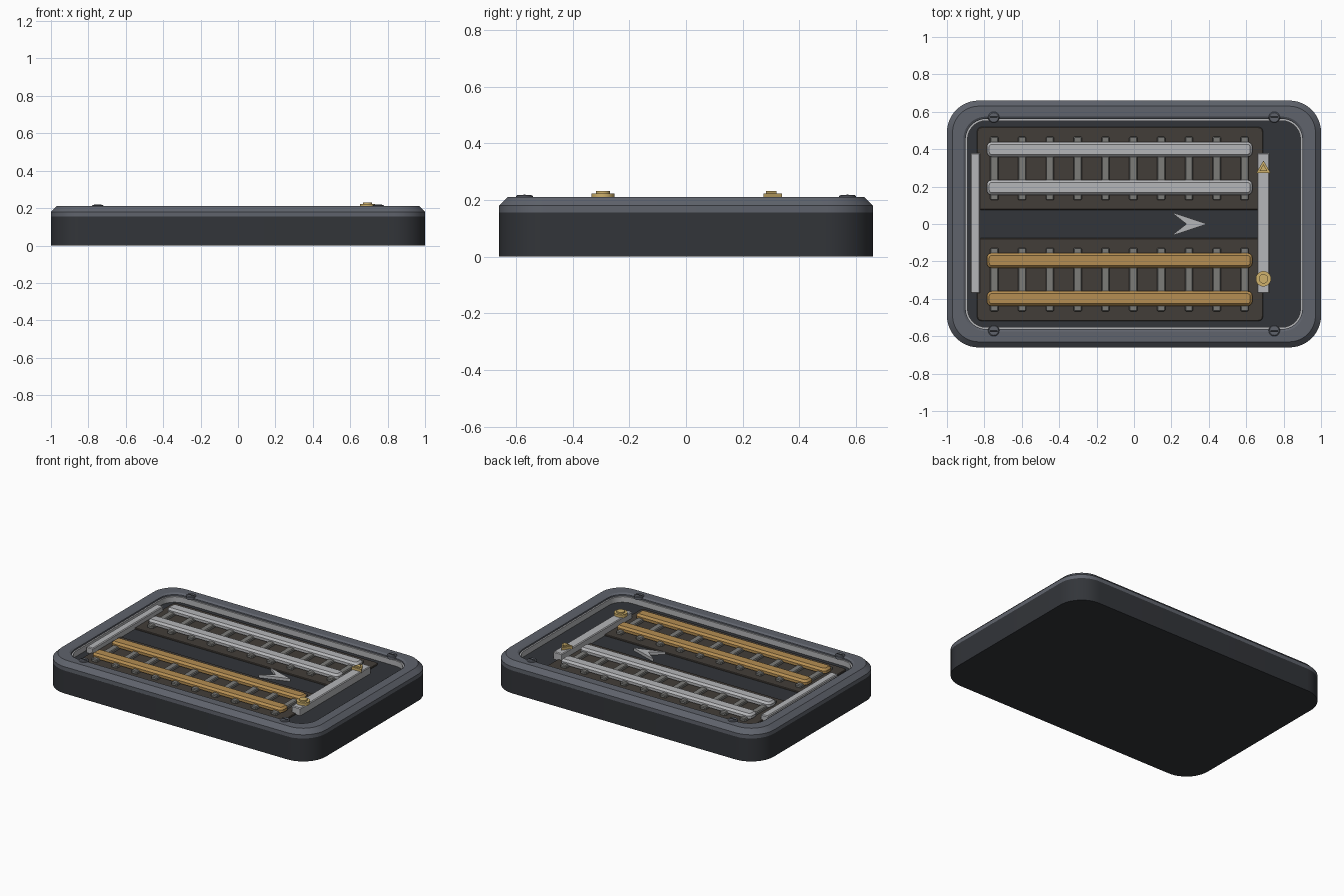
import bpy, bmesh
from math import cos, sin, pi

if "Cube" in bpy.data.objects:
    bpy.data.objects.remove(bpy.data.objects["Cube"])


def mat(name, r, g, b):
    m = bpy.data.materials.new(name)
    m.diffuse_color = (r, g, b, 1)
    m.use_nodes = True
    m.node_tree.nodes["Principled BSDF"].inputs["Base Color"].default_value = m.diffuse_color
    return m


DARK = mat("charcoal", 0.032, 0.035, 0.041)
RIM = mat("slate", 0.115, 0.125, 0.15)
SILVER = mat("silver", 0.46, 0.465, 0.48)
BRASS = mat("brass", 0.46, 0.27, 0.085)
GOLD = mat("gold", 0.62, 0.44, 0.15)
TIE = mat("tie_grey", 0.2, 0.2, 0.19)
BED = mat("bed_brown", 0.055, 0.047, 0.04)


def rounded(w, d, r, seg=8):
    """Outline of a rounded rectangle with half sizes w, d."""
    pts = []
    for k, (sx, sy) in enumerate([(1, 1), (-1, 1), (-1, -1), (1, -1)]):
        for i in range(seg + 1):
            a = (k + i / seg) * pi / 2
            pts.append((sx * (w - r) + r * cos(a), sy * (d - r) + r * sin(a)))
    return pts


def ngon(r, n, start=0.0):
    return [(r * cos(start + 2 * pi * i / n), r * sin(start + 2 * pi * i / n)) for i in range(n)]


def loft(name, layers, material, at=(0, 0), ring=False):
    """Skin a stack of (outline, z); ring closes the stack on itself."""
    bm = bmesh.new()
    loops = [[bm.verts.new((x, y, z)) for x, y in pts] for pts, z in layers]
    pairs = list(zip(loops, loops[1:]))
    if ring:
        pairs.append((loops[-1], loops[0]))
    else:
        bm.faces.new(loops[0])
        bm.faces.new(loops[-1])
    n = len(loops[0])
    for a, b in pairs:
        for i in range(n):
            j = (i + 1) % n
            bm.faces.new((a[i], a[j], b[j], b[i]))
    bmesh.ops.recalc_face_normals(bm, faces=bm.faces)
    me = bpy.data.meshes.new(name)
    bm.to_mesh(me)
    bm.free()
    me.materials.append(material)
    ob = bpy.data.objects.new(name, me)
    ob.location = (at[0], at[1], 0)
    bpy.context.collection.objects.link(ob)
    bpy.ops.object.select_all(action='DESELECT')
    ob.select_set(True)
    bpy.context.view_layer.objects.active = ob
    bpy.ops.object.shade_smooth_by_angle(angle=0.45)
    return ob


def bar(name, x, y, w, d, z0, z1, r, c, material, seg=3):
    """Rounded bar with half sizes w, d and a chamfered top."""
    return loft(name, [(rounded(w, d, r, seg), z0), (rounded(w, d, r, seg), z1 - c),
                       (rounded(w - c, d - c, max(r - c, 0.002), seg), z1)], material, (x, y))


# Body and raised frame
body = rounded(1.0, 0.66, 0.17, 12)
loft("body", [(body, 0), (body, 0.155)], DARK)
inner = rounded(0.90, 0.562, 0.11, 12)
loft("frame", [(body, 0.154), (body, 0.18), (rounded(0.97, 0.63, 0.14, 12), 0.21),
               (rounded(0.912, 0.574, 0.12, 12), 0.21), (inner, 0.202), (inner, 0.154)],
     RIM, ring=True)
# Light trim inside the frame
trim = rounded(0.89, 0.552, 0.10, 12)
loft("inner_trim", [(inner, 0.154), (inner, 0.192), (trim, 0.192), (trim, 0.154)], SILVER, ring=True)

# Two tracks: bed, ties, pair of rails
for side, s, rail_mat in (("back", 1, SILVER), ("front", -1, BRASS)):
    yc = 0.297 * s
    bar(side + "_track_bed", -0.075, yc, 0.765, 0.222, 0.15, 0.163, 0.025, 0.004, BED)
    for i in range(10):
        bar(f"{side}_tie_{i + 1}", -0.747 + 0.1487 * i, yc, 0.022, 0.17, 0.16, 0.181, 0.006, 0.005, TIE, 1)
    for k in (-1, 1):
        bar(f"{side}_rail_{'inner' if k * s < 0 else 'outer'}", -0.077, yc + 0.102 * k,
            0.71, 0.04, 0.172, 0.203, 0.026, 0.013, rail_mat)

# Cross bars at both ends
bar("left_cross_bar", -0.848, 0.005, 0.025, 0.375, 0.15, 0.195, 0.006, 0.005, SILVER)
bar("right_cross_bar", 0.692, 0.005, 0.033, 0.375, 0.15, 0.205, 0.006, 0.005, SILVER)

# Markers on the right cross bar
loft("round_marker", [(ngon(0.041, 32), 0.2), (ngon(0.041, 32), 0.222), (ngon(0.025, 32), 0.222),
                      (ngon(0.025, 32), 0.231)], GOLD, (0.692, -0.293))
tri, small = ngon(0.044, 3, pi / 2), ngon(0.025, 3, pi / 2)
loft("triangle_marker", [(tri, 0.2), (tri, 0.222), (small, 0.222), (small, 0.231)], GOLD, (0.692, 0.295))

# Direction arrow on the floor
arrow = [(0.198, 0.064), (0.28, 0), (0.198, -0.064), (0.392, 0)]
loft("direction_arrow", [(arrow, 0.15), (arrow, 0.174)], SILVER)

# Frame screws with a small raised bar
for sx in (-1, 1):
    for sy in (-1, 1):
        tag = ("left" if sx < 0 else "right") + ("_front" if sy < 0 else "_back")
        x, y = 0.75 * sx, 0.57 * sy
        loft("screw_" + tag, [(ngon(0.03, 24), 0.195), (ngon(0.03, 24), 0.213), (ngon(0.025, 24), 0.217)],
             RIM, (x, y))
        bar("screw_slot_" + tag, x, y, 0.021, 0.004, 0.214, 0.2195, 0.002, 0.001, DARK, 1)
